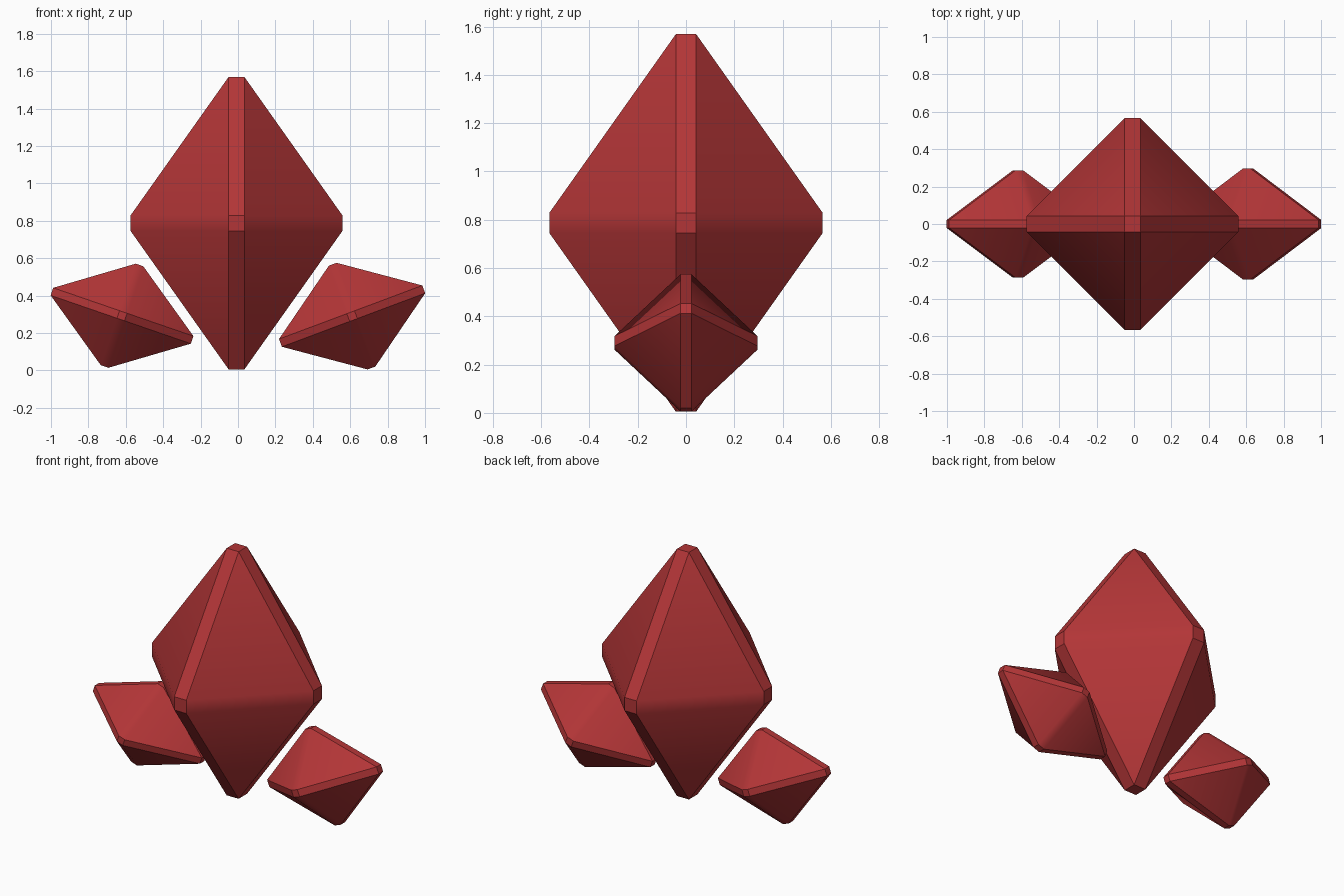
import bpy, bmesh, math
from itertools import product

cube = bpy.data.objects.get("Cube")
if cube:
    bpy.data.objects.remove(cube, do_unlink=True)

# Single deep red crystal colour
RED = (0.45, 0.036, 0.038, 1)
red = bpy.data.materials.new("crystal_red")
red.use_nodes = True
red.diffuse_color = RED
red.node_tree.nodes["Principled BSDF"].inputs["Base Color"].default_value = RED

RADIUS, HALF_HEIGHT, CHAMFER = 0.566, 0.782, 0.042


def crystal(name, location, scale=1.0, tilt=0.0):
    """Tall octahedron with chamfered edges and blunted tips."""
    bm = bmesh.new()
    reach = (RADIUS, RADIUS, HALF_HEIGHT)
    # Each tip becomes a small square; the hull adds edge strips and facets
    for axis in range(3):
        for signs in product((-1, 1), repeat=3):
            bm.verts.new([s * (reach[i] if i == axis else CHAMFER) * scale
                          for i, s in enumerate(signs)])
    bmesh.ops.convex_hull(bm, input=bm.verts)
    bmesh.ops.dissolve_limit(bm, angle_limit=math.radians(1),
                             verts=bm.verts, edges=bm.edges)
    bmesh.ops.recalc_face_normals(bm, faces=bm.faces)
    mesh = bpy.data.meshes.new(name)
    bm.to_mesh(mesh)
    bm.free()
    mesh.materials.append(red)
    obj = bpy.data.objects.new(name, mesh)
    bpy.context.collection.objects.link(obj)
    obj.location = location
    obj.rotation_euler.y = math.radians(tilt)
    # The shallow waist blends smoothly, the steeper edges stay crisp
    bpy.ops.object.select_all(action='DESELECT')
    obj.select_set(True)
    bpy.context.view_layer.objects.active = obj
    bpy.ops.object.shade_smooth_by_angle(angle=math.radians(30))
    return obj


# Upright centre crystal and two leaning side crystals
crystal("main_crystal", (-0.008, 0, 0.787))
crystal("left_crystal", (0.61, 0, 0.29), 0.523, 69.5)
crystal("right_crystal", (-0.62, 0, 0.292), 0.507, -71)
